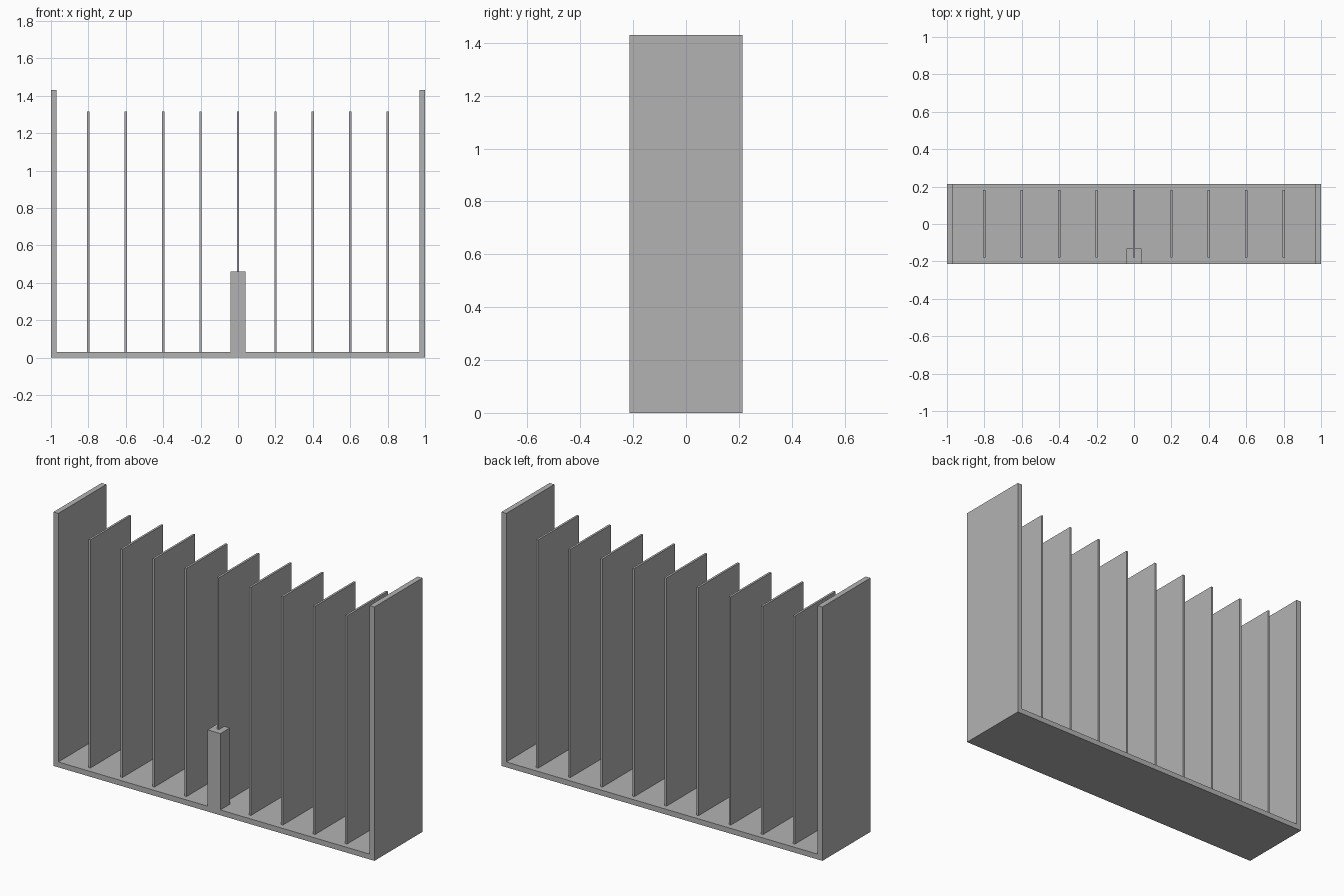
import bpy
import bmesh

cube = bpy.data.objects.get("Cube")
if cube:
    bpy.data.objects.remove(cube, do_unlink=True)

# One plain grey for every part
grey = bpy.data.materials.new("plain grey")
grey.use_nodes = True
grey.diffuse_color = (0.45, 0.45, 0.45, 1)
grey.node_tree.nodes["Principled BSDF"].inputs["Base Color"].default_value = grey.diffuse_color

HALF_W, HALF_D, HEIGHT, THICK = 1.0, 0.214, 1.43, 0.03


def extrude_profile(name, profile, y0, y1):
    """Extrude a closed (x, z) profile from y0 to y1."""
    bm = bmesh.new()
    face = bm.faces.new([bm.verts.new((x, y0, z)) for x, z in profile])
    result = bmesh.ops.extrude_face_region(bm, geom=[face])
    moved = [v for v in result["geom"] if isinstance(v, bmesh.types.BMVert)]
    bmesh.ops.translate(bm, verts=moved, vec=(0, y1 - y0, 0))
    bmesh.ops.recalc_face_normals(bm, faces=bm.faces)
    mesh = bpy.data.meshes.new(name)
    bm.to_mesh(mesh)
    bm.free()
    mesh.materials.append(grey)
    obj = bpy.data.objects.new(name, mesh)
    bpy.context.scene.collection.objects.link(obj)
    return obj


def block(name, x, half_width, y0, y1, z0, z1):
    left, right = x - half_width, x + half_width
    return extrude_profile(name, [(left, z0), (right, z0), (right, z1), (left, z1)], y0, y1)


# U-shaped frame: base with two end walls
inner = HALF_W - THICK
right_half = [(HALF_W, 0), (HALF_W, HEIGHT), (inner, HEIGHT), (inner, THICK)]
left_half = [(-x, z) for x, z in reversed(right_half)]
extrude_profile("frame", right_half + left_half, -HALF_D, HALF_D)

# Evenly spaced thin dividers
for i in range(9):
    block(f"divider_{i + 1}", (i - 4) * 0.2, 0.006, -0.18, 0.182, THICK, 1.315)

# Short post at the front of the middle divider
block("front_post", 0, 0.04, -HALF_D, -0.13, THICK, 0.46)
